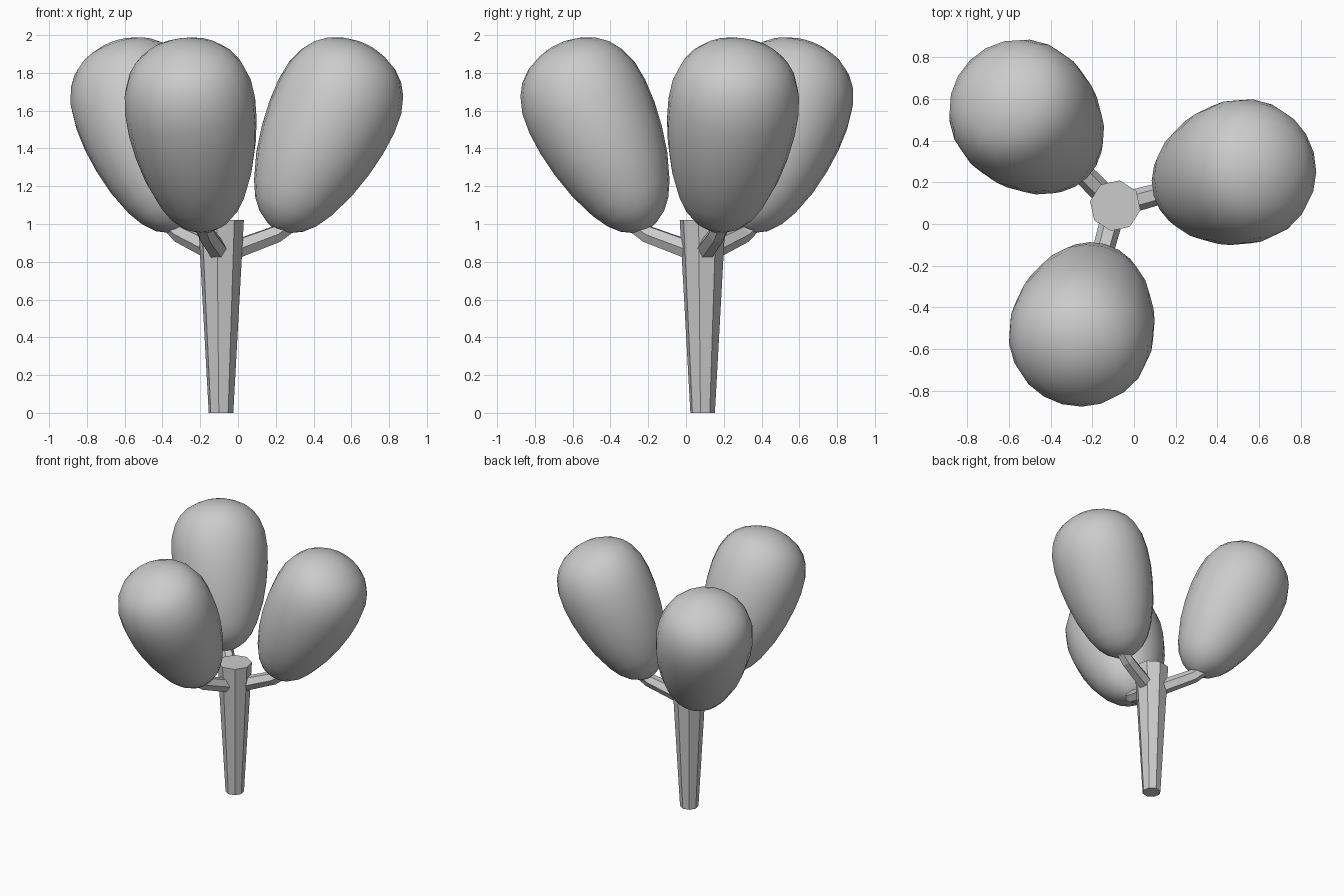
import bpy, bmesh
from math import cos, sin, pi, radians
from mathutils import Vector

if "Cube" in bpy.data.objects:
    bpy.data.objects.remove(bpy.data.objects["Cube"])

AXIS = Vector((-0.09, 0.088, 0))      # trunk centre line
ANGLES = (15, 135, 255)               # branch directions


def loft(name, rings, smooth=False):
    """Skin a list of equal-length vertex rings and cap both ends."""
    bm = bmesh.new()
    vs = [[bm.verts.new(p) for p in ring] for ring in rings]
    n = len(vs[0])
    for a, b in zip(vs, vs[1:]):
        for i in range(n):
            j = (i + 1) % n
            bm.faces.new((a[i], a[j], b[j], b[i]))
    bm.faces.new(vs[0])
    bm.faces.new(vs[-1])
    bmesh.ops.recalc_face_normals(bm, faces=bm.faces)
    for f in bm.faces:
        f.smooth = smooth
    mesh = bpy.data.meshes.new(name)
    bm.to_mesh(mesh)
    bm.free()
    obj = bpy.data.objects.new(name, mesh)
    bpy.context.collection.objects.link(obj)
    return obj


def ring(centre, u, v, ru, rv, n, start=0.0):
    return [centre + u * ru * cos(start + 2 * pi * i / n)
            + v * rv * sin(start + 2 * pi * i / n) for i in range(n)]


X, Y, Z = Vector((1, 0, 0)), Vector((0, 1, 0)), Vector((0, 0, 1))

# trunk: eight sides, widening upwards
loft("trunk", [ring(AXIS + Z * z, X, Y, r, r, 8, radians(-10))
               for z, r in ((0, 0.066), (1.02, 0.123))])

# branch path (distance from trunk axis, height, radius)
PATH = [(0.05, 0.855, 0.055), (0.30, 0.945, 0.05), (0.47, 1.065, 0.045)]

# crown profile (distance along its axis, radius)
CROWN = [(0.0, 0.02), (0.015, 0.065), (0.055, 0.13), (0.11, 0.18), (0.19, 0.225),
         (0.33, 0.278), (0.47, 0.312), (0.605, 0.332), (0.73, 0.338),
         (0.84, 0.328), (0.93, 0.297), (0.99, 0.258), (1.04, 0.20),
         (1.075, 0.125), (1.092, 0.06), (1.096, 0.02)]
TILT = radians(26.3)

for k, deg in enumerate(ANGLES, 1):
    out = Vector((cos(radians(deg)), sin(radians(deg)), 0))
    side = Z.cross(out)

    # bent branch
    pts = [AXIS + out * r + Z * z for r, z, _ in PATH]
    rings = []
    for i, p in enumerate(pts):
        t = (pts[min(i + 1, 2)] - pts[max(i - 1, 0)]).normalized()
        rings.append(ring(p, side, t.cross(side), PATH[i][2], PATH[i][2], 6))
    loft(f"branch_{k}", rings)

    # egg-shaped crown leaning outwards
    axis = out * sin(TILT) + Z * cos(TILT)
    across = out * cos(TILT) - Z * sin(TILT)
    base = AXIS + out * 0.308 + Z * 0.967
    loft(f"crown_{k}", [ring(base + axis * t, across, side, r, r * 1.03, 20)
                        for t, r in CROWN], smooth=True)
